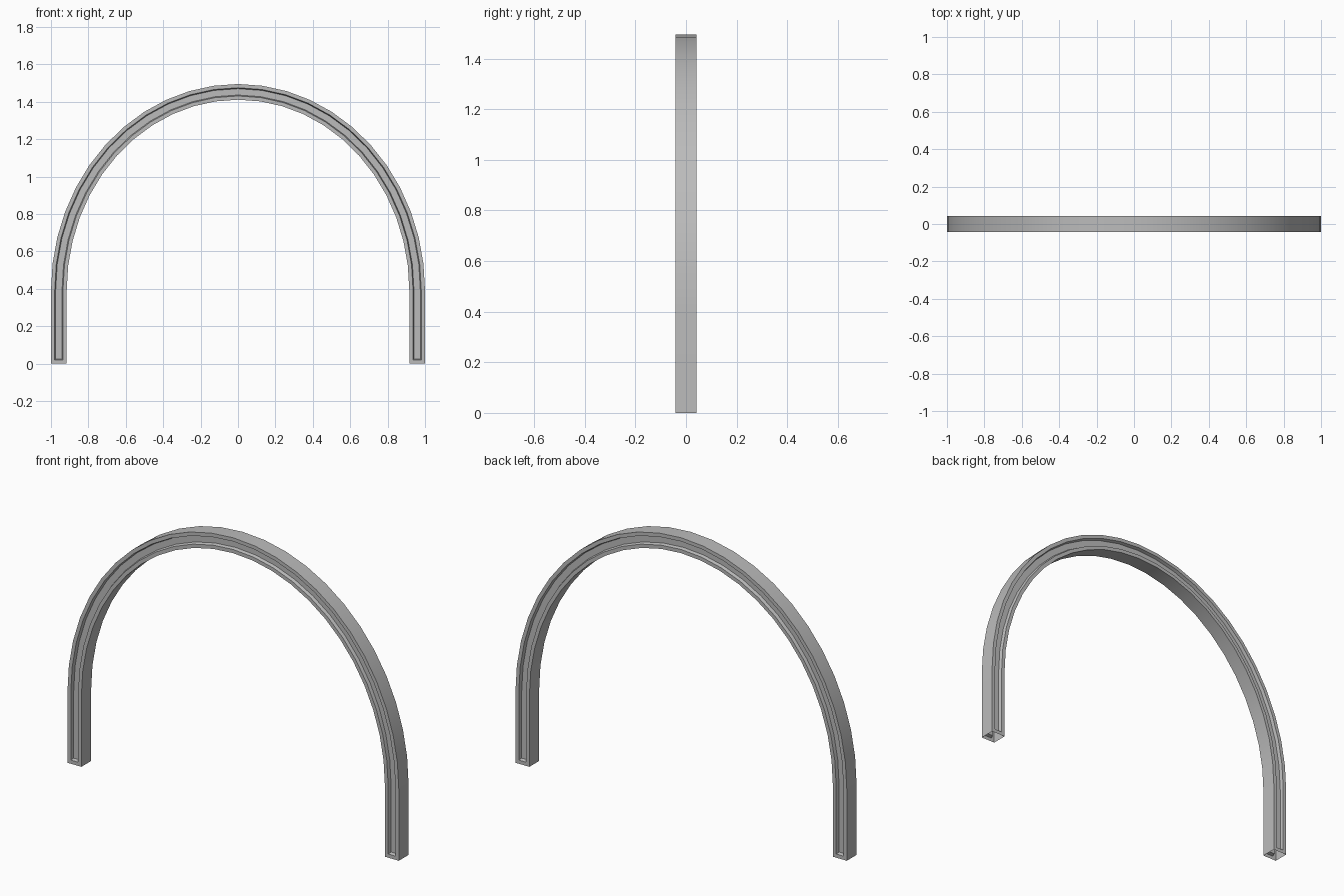
import bpy, bmesh, math
from mathutils import Vector

cube = bpy.data.objects.get("Cube")
if cube:
    bpy.data.objects.remove(cube, do_unlink=True)

HALF = 0.042          # half of the square bar section
SPRING = 0.39         # height where the legs start to curve
RX, RZ = 0.958, 1.453 - SPRING
STEPS = 24

grey = bpy.data.materials.new("light_grey")
grey.use_nodes = True
colour = (0.5, 0.5, 0.5, 1)
grey.diffuse_color = colour
grey.node_tree.nodes["Principled BSDF"].inputs["Base Color"].default_value = colour

# Centre line and outward direction: leg, half ellipse, leg
out_x = Vector((1, 0, 0))
stations = [(Vector((RX, 0, 0)), out_x)]
for i in range(STEPS + 1):
    a = math.pi * i / STEPS
    c, s = math.cos(a), math.sin(a)
    stations.append((Vector((RX * c, 0, SPRING + RZ * s)),
                     Vector((c / RX, 0, s / RZ)).normalized()))
stations.append((Vector((-RX, 0, 0)), -out_x))

# Square bar swept along the line, open at the feet
bm = bmesh.new()
depth = Vector((0, HALF, 0))
rings = []
for p, n in stations:
    corners = (n * HALF - depth, n * HALF + depth, -n * HALF + depth, -n * HALF - depth)
    rings.append([bm.verts.new(p + k) for k in corners])
sides = [[], [], [], []]
for r, q in zip(rings, rings[1:]):
    for k in range(4):
        j = (k + 1) % 4
        sides[k].append(bm.faces.new((r[k], r[j], q[j], q[k])))
bmesh.ops.recalc_face_normals(bm, faces=bm.faces)
if sides[0][STEPS // 2].normal.z < 0:
    bmesh.ops.reverse_faces(bm, faces=bm.faces)

# Sunken panel along the front and the back
for panel in (sides[1], sides[3]):
    for thickness, sink in ((0.02, 0), (0.005, -0.018)):
        bmesh.ops.inset_region(bm, faces=panel, thickness=thickness, depth=sink,
                               use_boundary=True, use_even_offset=True)

mesh = bpy.data.meshes.new("arch_frame")
bm.to_mesh(mesh)
bm.free()
mesh.materials.append(grey)
arch = bpy.data.objects.new("arch_frame", mesh)
bpy.context.collection.objects.link(arch)
bpy.context.view_layer.objects.active = arch
arch.select_set(True)
bpy.ops.object.shade_smooth_by_angle(angle=math.radians(30))
